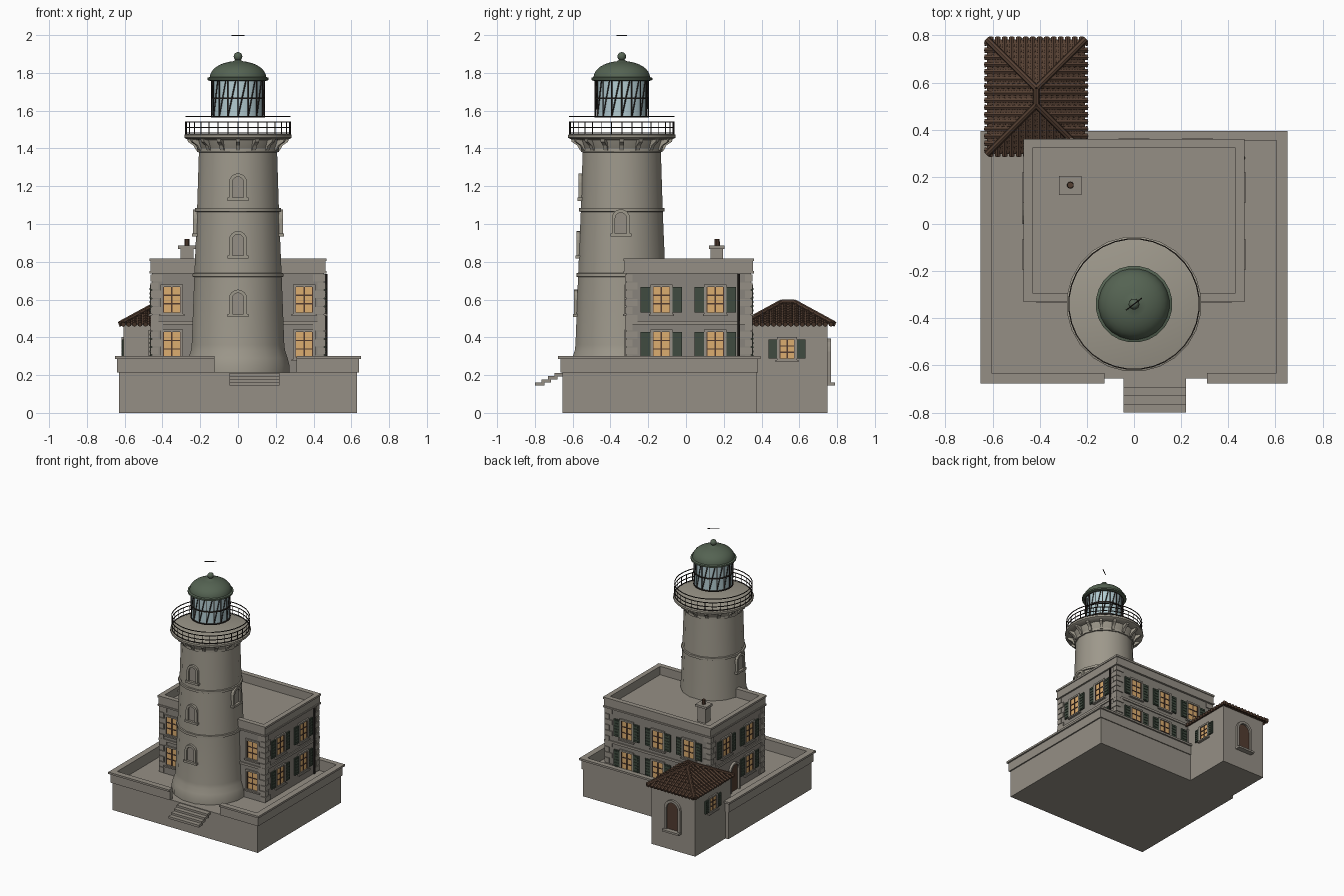
import bpy, bmesh, math
from mathutils import Matrix, Vector

if "Cube" in bpy.data.objects:
    bpy.data.objects.remove(bpy.data.objects["Cube"])

PI = math.pi
COLOURS = {
    "stone": (0.30, 0.275, 0.235), "tower_stone": (0.34, 0.315, 0.26),
    "wall_stone": (0.25, 0.23, 0.20), "warm_pane": (0.72, 0.42, 0.16),
    "lantern_glass": (0.45, 0.60, 0.64), "dome_green": (0.09, 0.125, 0.085),
    "shutter_green": (0.05, 0.07, 0.05), "roof_tile": (0.09, 0.05, 0.032),
    "dark_metal": (0.025, 0.02, 0.017), "door_wood": (0.085, 0.045, 0.03),
}
MATS = {}
for key, rgb in COLOURS.items():
    MATS[key] = bpy.data.materials.new(key)
    MATS[key].diffuse_color = (*rgb, 1)
PARTS = {}


def part(name, mat):
    """Return the bmesh collecting one named part."""
    if name not in PARTS:
        PARTS[name] = (bmesh.new(), mat)
    return PARTS[name][0]


def frame(x, y, z, ang=0):
    """Wall frame: 0 faces front, 90 degrees faces right."""
    return Matrix.Translation((x, y, z)) @ Matrix.Rotation(ang, 4, 'Z')


def prism(bm, m, poly, n0, n1):
    """Extrude an upright polygon (u, v) from n0 to n1 along the wall normal."""
    a = [bm.verts.new(m @ Vector((u, -n0, v))) for u, v in poly]
    b = [bm.verts.new(m @ Vector((u, -n1, v))) for u, v in poly]
    bm.faces.new(a)
    bm.faces.new(b[::-1])
    for i in range(len(a)):
        j = (i + 1) % len(a)
        bm.faces.new((a[i], b[i], b[j], a[j]))


def plate(bm, m, u0, u1, v0, v1, n0, n1):
    prism(bm, m, [(u0, v0), (u1, v0), (u1, v1), (u0, v1)], n0, n1)


def box(bm, x0, x1, y0, y1, z0, z1):
    plate(bm, Matrix(), x0, x1, z0, z1, -y0, -y1)


def bar(bm, p, q, r, r2=None, n=6):
    p, q = Vector(p), Vector(q)
    d = q - p
    m = Matrix.Translation((p + q) / 2) @ d.to_track_quat('Z', 'Y').to_matrix().to_4x4()
    bmesh.ops.create_cone(bm, cap_ends=True, segments=n, radius1=r,
                          radius2=r if r2 is None else r2, depth=d.length, matrix=m)


def lathe(bm, prof, n, cx=0, cy=-0.34, closed=False):
    rings = []
    for r, z in prof:
        rings.append([bm.verts.new((cx + r * math.cos(2 * PI * (i + .5) / n),
                                    cy + r * math.sin(2 * PI * (i + .5) / n), z)) for i in range(n)])
    pairs = list(zip(rings, rings[1:])) + ([(rings[-1], rings[0])] if closed else [])
    for a, b in pairs:
        for i in range(n):
            j = (i + 1) % n
            bm.faces.new((a[i], a[j], b[j], b[i]))
    if not closed:
        bm.faces.new(rings[0][::-1])
        bm.faces.new(rings[-1])


def hoop(bm, r, z, t, n=32):
    lathe(bm, [(r - t, z - t), (r + t, z - t), (r + t, z + t), (r - t, z + t)], n, closed=True)


def arch(w, h):
    """Half-round-topped outline of half width w and height h."""
    return [(w, 0)] + [(w * math.cos(PI * k / 8), h - w + w * math.sin(PI * k / 8))
                       for k in range(9)] + [(-w, 0)]


def arch_opening(name, mat, trim, m, w, h, t, d):
    """Arched panel with a raised surround."""
    a, b = arch(w, h), arch(w + t, h + t)
    prism(part(name, mat), m, a, -.02, .004)
    for i in range(len(a) - 1):
        prism(part(name + "_surround", trim), m, [a[i], b[i], b[i + 1], a[i + 1]], -.02, d)


def window(m, w=.092, h=.135, shutters=True):
    """Glazed window centred on m, with surround, bars, sill and shutters."""
    a, b, t = w / 2, h / 2, .013
    plate(part("window_panes", "warm_pane"), m, -a, a, -b, b, -.01, .003)
    s = part("window_surrounds", "stone")
    for k in (-1, 1):
        plate(s, m, *sorted((k * a, k * (a + t))), -b - t, b + t, -.01, .011)
        plate(s, m, -a, a, *sorted((k * b, k * (b + t))), -.01, .011)
    plate(s, m, -a - .02, a + .02, -b - t - .006, -b - t + .004, -.01, .018)
    g = part("window_bars", "door_wood")
    plate(g, m, -.004, .004, -b, b, 0, .007)
    for k in (-1, 1):
        plate(g, m, -a, a, k * b / 3 - .003, k * b / 3 + .003, 0, .007)
        plate(g, m, k * a - .004, k * a + .004, -b, b, 0, .007)
        if shutters:
            u0, u1 = sorted((k * (a + t), k * (a + t + w * .55)))
            sh = part("shutters", "shutter_green")
            plate(sh, m, u0, u1, -b, b, -.005, .009)
            for v in range(6):
                z = -b + (v + .5) * h / 6
                plate(sh, m, u0 + .008, u1 - .008, z - .006, z + .004, .009, .013)


# Terrace block, deck and parapet with a gap at the steps
box(part("terrace_base", "stone"), -.63, .63, -.655, .375, 0, .215)
for name, out, z0, z1 in (("terrace_parapet", .01, .215, .29), ("parapet_coping", .022, .285, .30)):
    bm = part(name, "stone")
    x, y0, y1 = .63 + out, -.655 - out, .372 + out
    for s in (-1, 1):
        box(bm, *sorted((s * .605, s * x)), y0, y1, z0, z1)
    box(bm, -.605, -.125, y0, -.632, z0, z1)
    box(bm, .31, .605, y0, -.632, z0, z1)
    box(bm, -.605, .605, .355, y1, z0, z1)

# Front steps
for i in range(4):
    box(part("front_steps", "stone"), -.045, .22, -.695 - .035 * i, -.645 - .035 * i,
        .192 - .016 * i, .21 - .016 * i)

# House walls, roof slab, parapet
box(part("house_walls", "wall_stone"), -.455, .455, -.315, .345, .21, .74)
box(part("house_roof", "stone"), -.45, .45, -.31, .34, .73, .752)
for x, y0, y1, t, z0, z1 in ((.462, -.325, .355, .032, .743, .808), (.468, -.331, .361, .038, .803, .818),
                             (.468, -.331, .361, .03, .738, .75)):
    bm = part("house_parapet", "stone")
    for s in (-1, 1):
        box(bm, *sorted((s * (x - t), s * x)), y0, y1, z0, z1)
    box(bm, -x + t, x - t, y0, y0 + t, z0, z1)
    box(bm, -x + t, x - t, y1 - t, y1, z0, z1)
box(part("string_course", "stone"), -.463, .463, -.323, .353, .468, .486)

# Corner quoins
for i in range(12):
    lx, ly = (.065, .04) if i % 2 else (.04, .065)
    z = .222 + i * .043
    for sx in (-1, 1):
        for y0, y1 in ((-.322, -.322 + ly), (.352 - ly, .352)):
            box(part("corner_quoins", "stone"), *sorted((sx * (.462 - lx), sx * .462)), y0, y1, z, z + .038)

# House windows: right, left, back, front
for z in (.36, .60):
    for y in (-.13, .155):
        window(frame(.455, y, z, PI / 2))
        if z > .5 or y < 0:
            window(frame(-.455, y, z, -PI / 2))
    for x in (-.27, 0, .27):
        window(frame(x, .345, z, PI))
    for x in (-.35, .35):
        window(frame(x, -.315, z), shutters=False)
arch_opening("house_door", "door_wood", "stone", frame(-.455, .06, .215, -PI / 2), .045, .21, .015, .018)
bar(part("drain_pipe", "dark_metal"), (.466, .28, .22), (.466, .28, .735), .007, n=8)

# Chimney
box(part("chimney", "stone"), -.305, -.235, .13, .195, .74, .87)
box(part("chimney", "stone"), -.318, -.222, .123, .203, .868, .885)
bar(part("chimney_pot", "roof_tile"), (-.27, .165, .88), (-.27, .165, .92), .015, .013, 10)

# Tower shaft, bands and gallery slab
lathe(part("tower", "tower_stone"), [(.278, .21), (.278, .25), (.268, .29), (.254, .33), (.250, .36), (.236, .72),
      (.221, 1.07), (.211, 1.385), (.218, 1.395), (.24, 1.455)], 16)
for r, z in ((.245, .73), (.231, 1.075), (.22, 1.39)):
    lathe(part("tower_bands", "tower_stone"), [(r - .02, z - .012), (r, z - .009), (r, z + .009), (r - .02, z + .012)], 16)
lathe(part("gallery_floor", "tower_stone"), [(.24, 1.445), (.275, 1.45), (.287, 1.457), (.287, 1.472), (.275, 1.477)], 24)
for i in range(16):
    m = frame(0, -.34, 0, 2 * PI * i / 16) @ Matrix.Rotation(PI / 2, 4, 'Z')
    prism(part("gallery_corbels", "tower_stone"), m,
          [(-.2, 1.39), (-.222, 1.39), (-.235, 1.415), (-.265, 1.435), (-.27, 1.452), (-.2, 1.452)], -.011, .011)

# Tower windows on front and sides
for x, y, z, ang in ((0, -.577, .52, 0), (0, -.563, .83, 0), (0, -.552, 1.135, 0),
                     (.222, -.345, .945, PI / 2), (-.222, -.345, .945, -PI / 2)):
    m = frame(x, y, z, ang)
    arch_opening("tower_windows", "stone", "tower_stone", m, .03, .115, .018, .016)
    plate(part("tower_window_sills", "tower_stone"), m, -.056, .056, -.012, .004, -.02, .022)

# Gallery railing
rail = part("gallery_railing", "dark_metal")
for z in (1.482, 1.51, 1.541, 1.57):
    hoop(rail, .277, z, .0025)
for i in range(32):
    a = 2 * PI * i / 32
    x, y = .277 * math.cos(a), -.34 + .277 * math.sin(a)
    bar(rail, (x, y, 1.472), (x, y, 1.542), .0025, n=4)

# Lantern room with leaning glazing bars
lathe(part("lantern_glass", "lantern_glass"), [(.136, 1.567), (.136, 1.765)], 24)
bars = part("lantern_bars", "dark_metal")
for z in (1.568, 1.665, 1.762):
    hoop(bars, .14, z, .004)
for i in range(16):
    a, b = 2 * PI * i / 16, 2 * PI * (i + .8) / 16
    lo = (.14 * math.cos(a), -.34 + .14 * math.sin(a), 1.567)
    for c in (a, b):
        bar(bars, lo, (.14 * math.cos(c), -.34 + .14 * math.sin(c), 1.765), .0035, n=4)

# Dome, ball and lightning rod tip
lathe(part("dome", "dome_green"), [(.15, 1.758), (.163, 1.762), (.163, 1.774), (.151, 1.778)]
      + [(.15 * math.cos(k * PI / 18), 1.778 + .085 * math.sin(k * PI / 18)) for k in range(1, 9)]
      + [(.012, 1.87)], 24)
bmesh.ops.create_uvsphere(part("dome_ball", "dome_green"), u_segments=16, v_segments=10, radius=.023,
                          matrix=Matrix.Translation((0, -.34, 1.887)))
bar(part("rod_tip", "dark_metal"), (-.034, -.366, 1.997), (.034, -.314, 1.997), .003)

# Annex walls, door, step, side windows
box(part("annex_walls", "stone"), -.605, -.225, .315, .75, 0, .47)
arch_opening("annex_door", "door_wood", "stone", frame(-.415, .75, .16, PI), .05, .215, .02, .018)
box(part("annex_step", "stone"), -.487, -.343, .745, .79, .145, .16)
for x, ang in ((-.225, PI / 2), (-.605, -PI / 2)):
    window(frame(x, .535, .338, ang), w=.08, h=.1)

# Annex hip roof with barrel tiles in courses
C, E, R, Z0, RISE = Vector((-.415, .54, 0)), (.208, .243), .208, .468, .115
bm = part("annex_roof", "roof_tile")
low = [bm.verts.new(C + Vector((sx * E[0], sy * E[1], Z0))) for sx, sy in ((-1, -1), (1, -1), (1, 1), (-1, 1))]
top = [bm.verts.new(C + Vector((0, s * .035, Z0 + RISE))) for s in (-1, 1)]
for f in ((low[0], low[1], top[0]), (low[1], low[2], top[1], top[0]), (low[2], low[3], top[1]),
          (low[3], low[0], top[0], top[1]), low[::-1]):
    bm.faces.new(f)
tiles = part("roof_tiles", "roof_tile")
for side in range(4):
    e, out = (E[0], E[1]) if side % 2 == 0 else (E[1], E[0])
    rot = Matrix.Translation(C) @ Matrix.Rotation(side * PI / 2, 4, 'Z')
    cols = 14 if side % 2 == 0 else 16
    for c in range(cols):
        s = -e + (c + .5) * 2 * e / cols
        reach = min(1, (e - abs(s)) / R + .03)
        for k in range(9):
            f0, f1 = k / 9, min((k + 1.15) / 9, reach)
            if f1 - f0 > .02:
                p, q = (Vector((s, -out + f * R - (.008 if k == 0 and f == f0 else 0), Z0 + f * RISE))
                        for f in (f0, f1))
                bar(tiles, rot @ p, rot @ q, .0135, .0095)
caps = part("roof_ridge_caps", "roof_tile")
ends = [C + Vector((0, s * .035, Z0 + RISE + .004)) for s in (-1, 1)]
bar(caps, ends[0], ends[1], .014, n=8)
for sx in (-1, 1):
    for i, sy in enumerate((-1, 1)):
        bar(caps, C + Vector((sx * E[0], sy * E[1], Z0 + .006)), ends[i], .014, n=8)

# Turn the collected parts into objects
SMOOTH = ("tower", "tower_bands", "gallery_floor", "lantern_glass", "dome", "dome_ball", "drain_pipe", "chimney_pot")
for name, (bm, mat) in PARTS.items():
    bmesh.ops.recalc_face_normals(bm, faces=bm.faces)
    me = bpy.data.meshes.new(name)
    bm.to_mesh(me)
    bm.free()
    me.materials.append(MATS[mat])
    ob = bpy.data.objects.new(name, me)
    bpy.context.collection.objects.link(ob)
    if name in SMOOTH:
        bpy.ops.object.select_all(action='DESELECT')
        ob.select_set(True)
        bpy.context.view_layer.objects.active = ob
        bpy.ops.object.shade_smooth_by_angle(angle=math.radians(35))

for m in bpy.data.materials:
    if m.users and not m.is_grease_pencil:
        m.use_nodes = True
        m.node_tree.nodes["Principled BSDF"].inputs["Base Color"].default_value = m.diffuse_color
